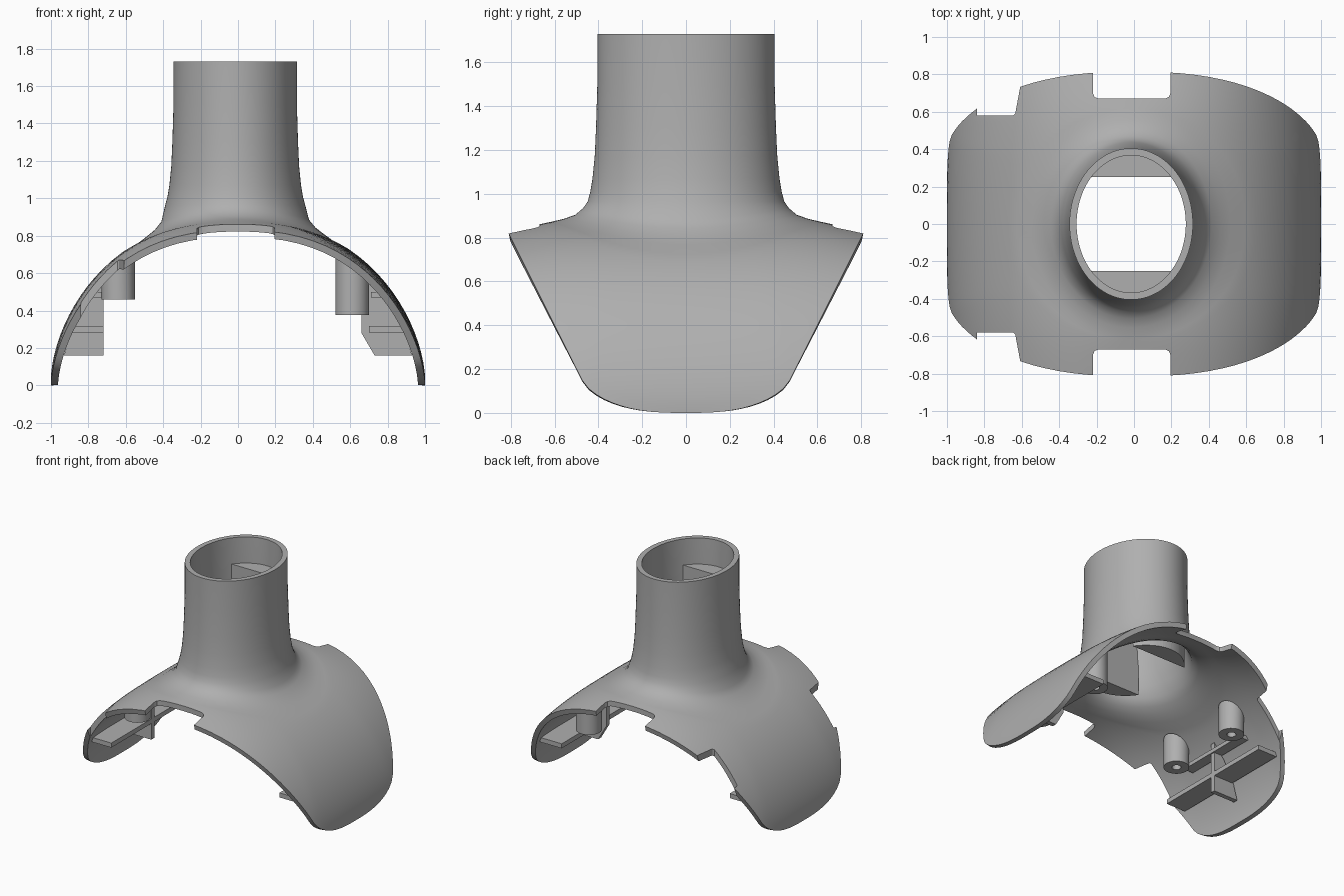
import bpy, bmesh
from math import sin, cos, pi, asin, hypot

cube = bpy.data.objects.get("Cube")
if cube:
    bpy.data.objects.remove(cube, do_unlink=True)

grey = bpy.data.materials.new("plain grey")
grey.use_nodes = True
grey.diffuse_color = (0.43, 0.43, 0.43, 1)
grey.node_tree.nodes["Principled BSDF"].inputs["Base Color"].default_value = (0.43, 0.43, 0.43, 1)

SEG = 128
CX = -0.015          # tube centre
RX, RY = 0.33, 0.405  # tube radii


def finish(name, bm):
    bmesh.ops.recalc_face_normals(bm, faces=bm.faces)
    mesh = bpy.data.meshes.new(name)
    bm.to_mesh(mesh)
    bm.free()
    mesh.materials.append(grey)
    ob = bpy.data.objects.new(name, mesh)
    bpy.context.collection.objects.link(ob)
    return ob


def activate(ob):
    bpy.ops.object.select_all(action='DESELECT')
    ob.select_set(True)
    bpy.context.view_layer.objects.active = ob


def smooth(ob):
    activate(ob)
    bpy.ops.object.shade_smooth_by_angle(angle=0.6)


def loft(bm, rings, cap_first=False, cap_last=False):
    rows = [[bm.verts.new(p) for p in ring] for ring in rings]
    for a, b in zip(rows, rows[1:]):
        n = len(a)
        for i in range(n):
            j = (i + 1) % n
            bm.faces.new((a[i], b[i], b[j], a[j]))
    if cap_first:
        bm.faces.new(rows[0])
    if cap_last:
        bm.faces.new(rows[-1])


def prism(name, points, low, high, axis="z"):
    """Extrude a 2D polygon along z, or along y when axis is y."""
    def place(p, h):
        return (p[0], p[1], h) if axis == "z" else (p[0], h, p[1])
    bm = bmesh.new()
    loft(bm, [[place(p, h) for p in points] for h in (low, high)], True, True)
    return finish(name, bm)


def arch(phi):
    """Outer arch of the saddle, phi from -pi/2 to pi/2."""
    s, c = abs(sin(phi)), max(cos(phi), 0)
    return (s ** 0.833 if phi > 0 else -s ** 0.833), 0.83 * c ** 1.21


def arch_angle(x):
    a = asin(min(abs(x), 1) ** 1.2)
    return a if x > 0 else -a


def half_depth(phi):
    """Half width of the saddle in y at a point on the arch."""
    z = arch(phi)[1]
    return (0.4 + 0.5 * z) * (1 - max(0, 1 - z / 0.15) ** 2) ** 0.35


def surface(phi, y, lift):
    x, z = arch(phi)
    x1, z1 = arch(phi - 0.01)
    x2, z2 = arch(min(phi + 0.01, pi / 2)) if phi < pi / 2 else (x, z)
    tx, tz = x2 - x1, z2 - z1
    k = lift / hypot(tx, tz)
    return (x - tz * k, y, z + tx * k)


def outline(t):
    lo, hi = 0, 2
    for _ in range(40):
        r = (lo + hi) / 2
        phi, y = r * cos(t) * pi / 2, r * sin(t) * 0.8
        if abs(phi) < pi / 2 and abs(y) < half_depth(phi):
            lo = r
        else:
            hi = r
    return lo * cos(t) * pi / 2, lo * sin(t) * 0.8


# Saddle shell and tube: one lofted skin, thickened inwards
angles = [2 * pi * (i + 0.5) / SEG for i in range(SEG)]


def oval(t, d):
    return CX + (RX + d) * cos(t), (RY + d) * sin(t)


rings = []
for d, z in ((0, 1.73), (0, 1.5), (0.006, 1.3), (0.012, 1.17), (0.022, 1.07), (0.032, 1.01), (0.044, 0.965)):
    rings.append([(*oval(t, d), z) for t in angles])
for d, lift in ((0.065, 0.105), (0.1, 0.075), (0.15, 0.057), (0.2, 0.045)):
    ring = []
    for t in angles:
        x, y = oval(t, d)
        ring.append((x, y, arch(arch_angle(x))[1] + lift))
    rings.append(ring)
STEPS = 16
for k in range(1, STEPS + 1):
    f = k / STEPS
    ring = []
    for t in angles:
        x, y = oval(t, 0.2)
        p0 = arch_angle(x)
        p1, y1 = outline(t)
        ring.append(surface(p0 + (p1 - p0) * f, y + (y1 - y) * f, 0.045 * (1 - f)))
    rings.append(ring)
bm = bmesh.new()
loft(bm, rings)
shell = finish("saddle_shell", bm)
# The open skin must face outwards before thickening
if shell.data.polygons[0].normal.x * shell.data.polygons[0].center.x < 0:
    shell.data.flip_normals()
solid = shell.modifiers.new("thickness", 'SOLIDIFY')
solid.thickness = 0.038
solid.offset = -1

# Edge notches
cutters = []
for s in (-1, 1):
    r = 0.03
    pts = [(-0.22, 0.95), (-0.22, 0.67 + r), (-0.211, 0.679), (-0.22 + r, 0.67),
           (0.195 - r, 0.67), (0.186, 0.679), (0.195, 0.67 + r), (0.195, 0.95)]
    cutters.append(prism("notch_cutter", [(x, s * y) for x, y in pts], 0.5, 1.2))
    pts = [(-0.84, 0.95), (-0.84, 0.58), (-0.645, 0.58), (-0.635, 0.59), (-0.605, 0.75), (-0.57, 0.95)]
    cutters.append(prism("side_cutter", [(x, s * y) for x, y in pts], 0.2, 1.2))
for c in cutters:
    c.hide_render = True
    m = shell.modifiers.new("cut", 'BOOLEAN')
    m.operation = 'DIFFERENCE'
    m.solver = 'EXACT'
    m.object = c
activate(shell)
for m in list(shell.modifiers):
    bpy.ops.object.modifier_apply(modifier=m.name)
for c in cutters:
    bpy.data.objects.remove(c, do_unlink=True)
smooth(shell)

# Flat-faced blocks inside the tube, front and back
for s, label in ((-1, "front"), (1, "back")):
    a = asin(0.25 / 0.385)
    pts = []
    for i in range(25):
        t = a + (pi - 2 * a) * i / 24
        pts.append((CX + 0.31 * cos(t), s * 0.385 * sin(t)))
    prism(label + "_tube_block", pts, 0.88, 1.53)

# Screw posts with blind holes, tops trimmed to the shell
for x, base, side in ((-0.64, 0.46, "right"), (0.61, 0.375, "left")):
    for s, label in ((-1, "front"), (1, "back")):
        def circle(r, z=None):
            ring = []
            for i in range(32):
                px, py = x + r * cos(i * pi / 16), s * 0.3 + r * sin(i * pi / 16)
                ring.append((px, py, arch(arch_angle(px))[1] - 0.01 if z is None else z))
            return ring
        bm = bmesh.new()
        loft(bm, [circle(0.09), circle(0.09, base), circle(0.032, base),
                  circle(0.032, base + 0.1)], True, True)
        smooth(finish(f"{label}_{side}_post", bm))

# Stiffening ribs inside each side
FIN = {"right": [(-0.72, 0.16), (-0.93, 0.16), (-0.89, 0.3), (-0.81, 0.44), (-0.72, 0.55)],
       "left": [(0.66, 0.28), (0.73, 0.16), (0.93, 0.16), (0.89, 0.3), (0.81, 0.44), (0.66, 0.6)]}
for side, s, inner in (("right", -1, 0.72), ("left", 1, 0.7)):
    prism(side + "_fin", FIN[side], -0.018, 0.018, "y")
    plate = [(s * inner, -0.5), (s * 0.885, -0.5), (s * 0.885, 0.5), (s * inner, 0.5)]
    prism(side + "_shelf", plate, 0.283, 0.318)
    rib = [(s * 0.71, -0.3), (s * 0.79, -0.3), (s * 0.79, 0.3), (s * 0.71, 0.3)]
    prism(side + "_post_rib", rib, 0.47, 0.5)
